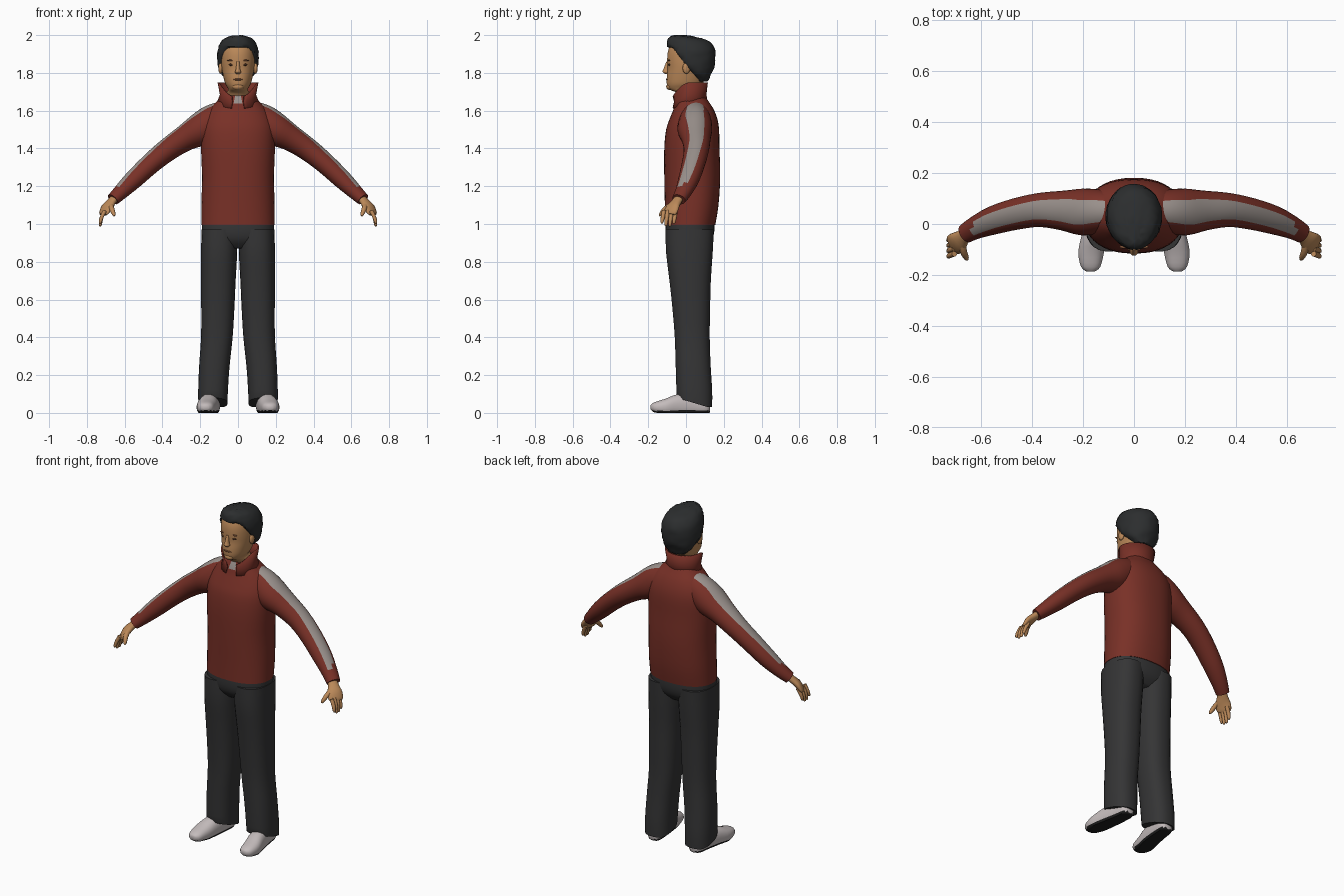
import bpy, bmesh, math, random
from mathutils import Vector

random.seed(4)
cube = bpy.data.objects.get("Cube")
if cube:
    bpy.data.objects.remove(cube)


def material(name, *rgb):
    m = bpy.data.materials.new(name)
    m.use_nodes = True
    m.diffuse_color = (*rgb, 1)
    bsdf = next(n for n in m.node_tree.nodes if n.type == "BSDF_PRINCIPLED")
    bsdf.inputs["Base Color"].default_value = (*rgb, 1)
    return m


RED = material("jacket red", .19, .03, .02)
GREY = material("stripe grey", .32, .28, .26)
CHARCOAL = material("trouser charcoal", .035, .035, .036)
HAIR = material("hair black", .025, .027, .028)
SKIN = material("skin", .5, .25, .1)
LIP = material("lip brown", .27, .11, .05)
EYE = material("eye brown", .07, .03, .015)
SHOE = material("shoe white", .55, .5, .5)
SOLE = material("sole black", .012, .012, .012)


def finish(name, bm, mats, angle=50):
    """Turn a bmesh into a smooth shaded object."""
    bmesh.ops.recalc_face_normals(bm, faces=bm.faces)
    mesh = bpy.data.meshes.new(name)
    bm.to_mesh(mesh)
    bm.free()
    for m in mats:
        mesh.materials.append(m)
    ob = bpy.data.objects.new(name, mesh)
    bpy.context.collection.objects.link(ob)
    bpy.ops.object.select_all(action="DESELECT")
    ob.select_set(True)
    bpy.context.view_layer.objects.active = ob
    bpy.ops.object.shade_smooth_by_angle(angle=math.radians(angle))
    return ob


def refine(rows, steps):
    """Catmull-Rom interpolation between rows of numbers."""
    out = []
    for i in range(len(rows) - 1):
        quad = [rows[max(0, min(len(rows) - 1, i + k))] for k in (-1, 0, 1, 2)]
        for s in range(steps):
            t = s / steps
            out.append([b + t / 2 * (c - a + t * (2 * a - 5 * b + 4 * c - d + t * (3 * (b - c) + d - a)))
                        for a, b, c, d in zip(*quad)])
    return out + [list(rows[-1])]


def loft(name, rings, mats, side=1, n=24, power=2, rule=None, shape=None):
    """Skin closed rings given as (centre, half axis u, half axis v)."""
    bm = bmesh.new()
    loops = []
    for c, u, v in rings:
        loop = []
        for i in range(n):
            a = math.tau * (i + .5) / n
            cu, sv = (math.copysign(abs(f) ** (2 / power), f) for f in (math.cos(a), math.sin(a)))
            p = c + u * cu + v * sv
            if shape:
                p = shape(p)
            loop.append(bm.verts.new((p.x * side, p.y, p.z)))
        loops.append(loop)
    for lo, hi in zip(loops, loops[1:]):
        for i in range(n):
            j = (i + 1) % n
            f = bm.faces.new((lo[i], lo[j], hi[j], hi[i]))
            if rule:
                f.material_index = rule(f.calc_center_median(), math.tau * (i + 1) / n)
    bm.faces.new(loops[0])
    bm.faces.new(loops[-1])
    return finish(name, bm, mats)


def stack(name, rows, mats, steps=3, **kw):
    """Loft of level rings: rows of z, centre x, centre y, half width, half depth."""
    rings = [(Vector((x, y, z)), Vector((rx, 0, 0)), Vector((0, ry, 0)))
             for z, x, y, rx, ry in refine(rows, steps)]
    return loft(name, rings, mats, **kw)


def tube(name, rows, mats, steps=3, **kw):
    """Loft along a path: rows of x, y, z, half breadth, half height."""
    rows = refine(rows, steps)
    rings = []
    for i, r in enumerate(rows):
        t = Vector(rows[min(i + 1, len(rows) - 1)][:3]) - Vector(rows[max(i - 1, 0)][:3])
        u = t.cross(Vector((0, 0, 1))).normalized()
        rings.append((Vector(r[:3]), u * r[3], u.cross(t).normalized() * r[4]))
    return loft(name, rings, mats, **kw)


def blob(name, centre, scale, mat):
    bm = bmesh.new()
    bmesh.ops.create_uvsphere(bm, u_segments=16, v_segments=10, radius=1)
    for v in bm.verts:
        v.co = Vector(c + s * q for c, s, q in zip(centre, scale, v.co))
    return finish(name, bm, [mat])


# Jacket body with a zip patch below the collar
def zip_rule(c, a):
    return int(abs(c.x) < .012 and c.y < 0 and c.z > 1.56)


stack("jacket_body", [
    (.995, 0, .022, .194, .133), (1.1, 0, .03, .194, .142), (1.25, 0, .033, .191, .148),
    (1.4, 0, .031, .196, .146), (1.5, 0, .035, .195, .14), (1.56, 0, .04, .18, .125),
    (1.61, 0, .04, .15, .105), (1.65, 0, .033, .11, .086), (1.68, 0, .03, .08, .07)],
    [RED, GREY], n=42, power=2.3, rule=zip_rule)

# Open stand-up collar
bm = bmesh.new()
strip = []
for i in range(33):
    a = math.radians(18 + 324 * i / 32)
    front = max(0, math.cos(a))
    strip.append([bm.verts.new((r * math.sin(a), .02 - d * math.cos(a), z)) for r, d, z in (
        (.105, .088, 1.64 - .03 * front), (.088, .08, 1.685 - .04 * front),
        (.1, .088, 1.75 - .08 * front ** 2))])
for p, q in zip(strip, strip[1:]):
    for k in range(2):
        bm.faces.new((p[k], q[k], q[k + 1], p[k + 1]))
collar = finish("collar", bm, [RED])
solid = collar.modifiers.new("thickness", "SOLIDIFY")
solid.thickness = .008

# Head with neck
stack("head", [
    (1.62, 0, .035, .06, .055), (1.69, 0, .02, .06, .066), (1.713, 0, -.01, .052, .08),
    (1.74, 0, -.007, .067, .095), (1.78, 0, 0, .078, .102), (1.82, 0, .006, .086, .104),
    (1.86, 0, .01, .09, .11), (1.91, 0, .012, .09, .109), (1.95, 0, .015, .08, .095),
    (1.98, 0, .02, .04, .06)], [SKIN], n=32, power=2.1)
stack("nose", [
    (1.86, 0, -.098, .007, .006), (1.82, 0, -.104, .012, .016), (1.805, 0, -.105, .017, .02),
    (1.795, 0, -.1, .01, .01)], [SKIN], n=12)
blob("mouth", (0, -.1, 1.765), (.026, .007, .005), LIP)
blob("chin", (0, -.085, 1.727), (.03, .02, .018), SKIN)


# Hair cap, cut back along the hairline
def hairline(p):
    p = p + Vector(random.uniform(-.0025, .0025) for _ in range(3))
    if p.z < 1.928:
        p.y = max(p.y, .06 - (p.z - 1.76) * .75)
    return p


stack("hair", [
    (1.755, 0, .085, .05, .03), (1.79, 0, .075, .085, .055), (1.83, 0, .045, .104, .105),
    (1.88, 0, .032, .11, .124), (1.925, 0, .027, .107, .126), (1.965, 0, .012, .09, .112),
    (1.988, 0, -.015, .06, .075), (1.998, 0, -.03, .025, .035)],
    [HAIR], n=32, shape=hairline)


# Rules for the paired parts
def stripe_rule(c, a):
    return int(math.sin(a) > .88 and .09 < abs(c.x) < .635)


def sole_rule(c, a):
    return int(c.z < .012)


def hem(p):
    return Vector((p.x, p.y, max(p.z, .065 - .3 * p.y)))


def ground(p):
    return Vector((p.x, p.y, max(p.z, 0)))


for side, label in ((1, "left"), (-1, "right")):
    # Face details
    blob(label + "_eye", (.036 * side, -.088, 1.843), (.014, .007, .006), EYE)
    blob(label + "_eyebrow", (.038 * side, -.09, 1.866), (.02, .006, .004), LIP)
    blob(label + "_ear", (.092 * side, .002, 1.825), (.012, .02, .03), SKIN)

    # Sleeve with a stripe along the top
    tube(label + "_sleeve", [
        (.06, .05, 1.575, .07, .08), (.13, .05, 1.545, .085, .09), (.2, .047, 1.5, .092, .088),
        (.28, .053, 1.455, .078, .07), (.37, .055, 1.395, .067, .061), (.46, .04, 1.322, .062, .055),
        (.55, .015, 1.238, .056, .05), (.62, -.014, 1.17, .045, .04), (.662, -.038, 1.13, .038, .033)],
        [RED, GREY], side=side, n=28, rule=stripe_rule)

    # Hand: palm, four fingers and a thumb
    tube(label + "_palm", [
        (.645, -.033, 1.145, .026, .02), (.67, -.05, 1.118, .03, .02), (.692, -.07, 1.09, .042, .02),
        (.708, -.082, 1.062, .042, .015), (.714, -.086, 1.05, .034, .01)], [SKIN], side=side, n=16)
    for k, finger in enumerate(("little", "ring", "middle", "index")):
        y = -.054 - .021 * k
        tip = 1.008 - .014 * math.sin(k * 1.1)
        tube(f"{label}_{finger}_finger", [
            (.705, y, 1.07, .011, .011), (.722, y - .006, 1.035, .011, .01),
            (.729, y - .01, tip, .008, .008), (.73, y - .011, tip - .008, .003, .003)],
            [SKIN], side=side, n=10)
    tube(label + "_thumb", [
        (.675, -.07, 1.105, .014, .014), (.668, -.11, 1.08, .014, .013),
        (.658, -.133, 1.053, .01, .01), (.655, -.14, 1.042, .004, .004)], [SKIN], side=side, n=10)

    # Trouser leg
    stack(label + "_trouser_leg", [
        (.97, .098, .02, .095, .128), (.85, .1, .018, .096, .124), (.7, .104, .022, .092, .11),
        (.55, .107, .028, .088, .1), (.4, .112, .033, .084, .093), (.25, .125, .038, .081, .093),
        (.12, .132, .044, .079, .095), (.03, .133, .047, .077, .092)],
        [CHARCOAL], side=side, n=28, power=2.4, shape=hem)

    # Shoe, built from toe to heel
    rows = refine([
        (-.187, .17, .03, .015, .012), (-.168, .17, .029, .038, .027), (-.11, .168, .03, .051, .045),
        (-.04, .155, .04, .05, .06), (.05, .142, .04, .045, .06), (.11, .137, .035, .04, .05),
        (.128, .136, .035, .02, .03)], 3)
    loft(label + "_shoe", [(Vector((x, y, z)), Vector((rx, 0, 0)), Vector((0, 0, rz)))
                           for y, x, z, rx, rz in rows],
         [SHOE, SOLE], side=side, n=24, power=2.3, rule=sole_rule, shape=ground)

# Trouser seat joining the legs
stack("trouser_seat", [
    (.87, 0, .02, .13, .08), (.91, 0, .02, .18, .115), (.96, 0, .021, .191, .129),
    (1.03, 0, .022, .19, .128)], [CHARCOAL], n=36, power=2.4)
